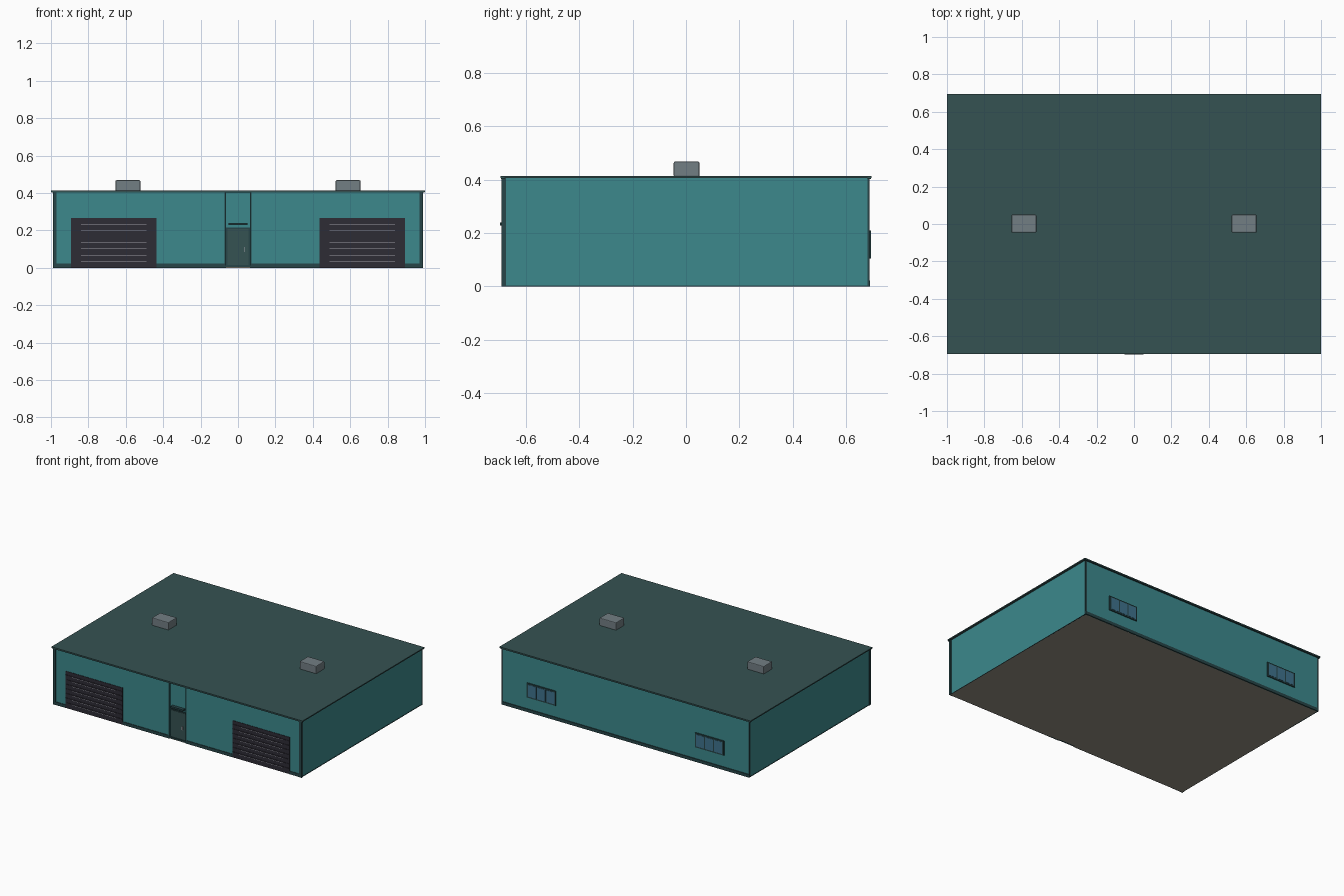
import bpy
import bmesh

cube = bpy.data.objects.get("Cube")
if cube:
    bpy.data.objects.remove(cube, do_unlink=True)


def material(name, r, g, b):
    m = bpy.data.materials.new(name)
    m.use_nodes = True
    m.diffuse_color = (r, g, b, 1)
    bsdf = next(n for n in m.node_tree.nodes if n.type == "BSDF_PRINCIPLED")
    bsdf.inputs["Base Color"].default_value = (r, g, b, 1)
    return m


TEAL = material("teal cladding", 0.045, 0.25, 0.265)
ROOF = material("dark green roof", 0.036, 0.085, 0.085)
TRIM = material("dark trim", 0.02, 0.06, 0.065)
SHUTTER = material("charcoal shutter", 0.027, 0.025, 0.036)
METAL = material("light metal", 0.38, 0.38, 0.42)
UNIT = material("grey vent unit", 0.17, 0.21, 0.23)
GLASS = material("blue glass", 0.05, 0.17, 0.27)
CONCRETE = material("concrete floor", 0.30, 0.28, 0.23)


def finish(bm, name, mat):
    mesh = bpy.data.meshes.new(name)
    bmesh.ops.recalc_face_normals(bm, faces=bm.faces)
    bm.to_mesh(mesh)
    bm.free()
    mesh.materials.append(mat)
    obj = bpy.data.objects.new(name, mesh)
    bpy.context.collection.objects.link(obj)
    return obj


def box(name, mat, x, y, z):
    """Box between the (low, high) limits on each axis."""
    bm = bmesh.new()
    bmesh.ops.create_cube(bm, size=1)
    for v in bm.verts:
        v.co = [lim[0] if c < 0 else lim[1] for c, lim in zip(v.co, (x, y, z))]
    return finish(bm, name, mat)


W, F, B = 0.985, -0.685, 0.685   # wall half width, front and back planes
BAY, DEPTH = 0.065, 0.012        # entrance bay half width and recess
EAVE = 0.406

# Walls: plan outline with a shallow entrance recess, extruded upwards
plan = [(-W, F), (-BAY, F), (-BAY, F + DEPTH), (BAY, F + DEPTH),
        (BAY, F), (W, F), (W, B), (-W, B)]
bm = bmesh.new()
base = bm.faces.new([bm.verts.new((x, y, 0.003)) for x, y in plan])
top = bmesh.ops.extrude_face_region(bm, geom=[base])["geom"]
for v in top:
    if isinstance(v, bmesh.types.BMVert):
        v.co.z = EAVE
finish(bm, "walls", TEAL)

# Floor and roof slabs
box("floor_slab", CONCRETE, (-W, W), (F, B), (0, 0.004))
box("roof", ROOF, (-1, 1), (-0.695, 0.695), (EAVE, 0.414))
box("roof_edge_front", TRIM, (-0.998, 0.998), (-0.693, -0.68), (EAVE - 0.004, EAVE))
box("roof_edge_back", TRIM, (-0.998, 0.998), (0.68, 0.693), (EAVE - 0.004, EAVE))

# Corner posts and side skirting
for side, s in (("right", -1), ("left", 1)):
    def span(a, b):
        return tuple(sorted((s * a, s * b)))
    box(side + "_front_corner", TRIM, span(0.97, 0.99), (-0.691, -0.675), (0, EAVE))
    box(side + "_back_corner", TRIM, span(0.978, 0.988), (0.679, 0.688), (0, EAVE))
    box(side + "_bay_trim", TRIM, span(BAY, BAY + 0.006), (-0.688, -0.67), (0, EAVE))
    box(side + "_side_skirting", TRIM, span(0.98, 0.987), (F, B), (0, 0.004))

    # Front skirting pieces either side of the shutter
    box(side + "_skirting_inner", TRIM, span(BAY, 0.437), (-0.689, -0.68), (0, 0.022))
    box(side + "_skirting_outer", TRIM, span(0.893, 0.988), (-0.689, -0.68), (0, 0.022))

    # Roller shutter: stacked slats with bright edges
    box(side + "_shutter", SHUTTER, span(0.437, 0.893), (-0.688, -0.68), (0, 0.265))
    for i in range(1, 8):
        z = i * 0.265 / 8
        box(f"{side}_slat_{i}", SHUTTER, span(0.44, 0.89), (-0.691, -0.685), (z, z + 0.008))
        box(f"{side}_slat_edge_{i}", METAL, span(0.49, 0.84), (-0.6915, -0.685),
            (z + 0.0005, z + 0.0025))

    # Back window: frame with three panes
    box(side + "_window_frame", TRIM, span(0.555, 0.785), (0.68, 0.692), (0.105, 0.21))
    for i in range(3):
        x = 0.564 + i * 0.0723
        box(f"{side}_window_pane_{i}", GLASS, span(x, x + 0.064), (0.685, 0.6935),
            (0.115, 0.2))

    # Rooftop vent unit with softened upper edges
    unit = box(side + "_vent_unit", UNIT, span(0.522, 0.655), (-0.046, 0.05), (0.41, 0.468))
    bevel = unit.modifiers.new("soft edges", "BEVEL")
    bevel.width = 0.005
    bevel.segments = 2

box("back_skirting", TRIM, (-0.988, 0.988), (0.68, 0.69), (0, 0.022))

# Entrance: threshold, door, handle and canopy
y = F + DEPTH
box("threshold", TRIM, (-BAY, BAY), (y - 0.012, y), (0, 0.012))
box("door_frame", TRIM, (-0.064, 0.064), (y - 0.004, y), (0.012, 0.214))
box("door", ROOF, (-0.057, 0.057), (y - 0.007, y), (0.014, 0.207))
box("door_handle", METAL, (0.031, 0.036), (y - 0.012, y), (0.085, 0.11))
box("canopy", TRIM, (-0.05, 0.05), (-0.697, y), (0.228, 0.24))
